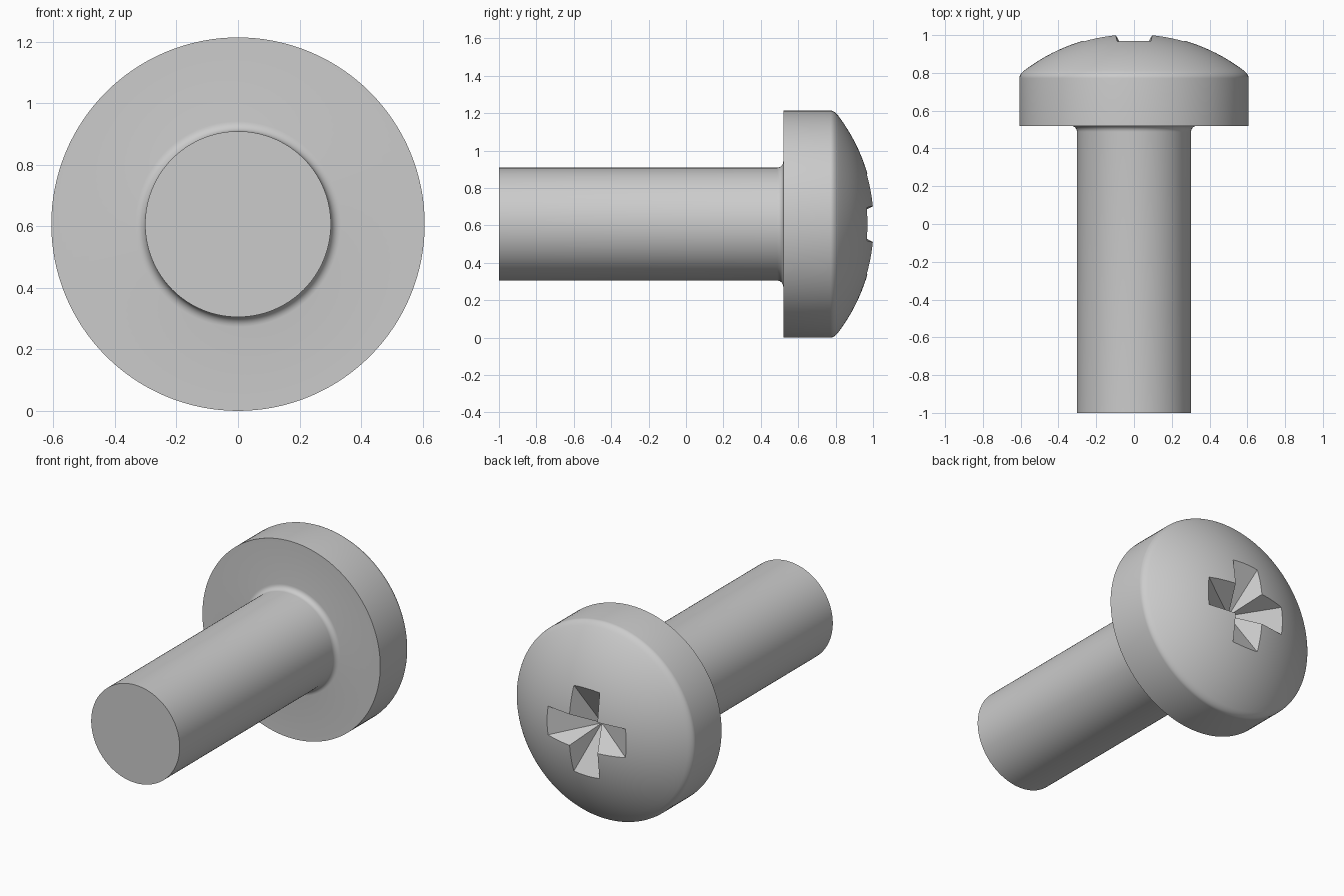
import bpy, bmesh
from math import pi, sin, cos, sqrt, radians
from mathutils import Matrix, Vector

cube = bpy.data.objects.get("Cube")
if cube:
    bpy.data.objects.remove(cube, do_unlink=True)

HEAD_R, SHAFT_R, AXIS_Z = 0.607, 0.302, 0.607
UNDER, DOME_TOP, DOME_R = 0.52, 1.0085, 0.96
SEGMENTS = 128

steel = bpy.data.materials.new("grey_steel")
steel.use_nodes = True
GREY = (0.6, 0.6, 0.6, 1)
steel.diffuse_color = GREY
steel.node_tree.nodes["Principled BSDF"].inputs["Base Color"].default_value = GREY


def add_object(name, bm):
    bmesh.ops.recalc_face_normals(bm, faces=bm.faces)
    mesh = bpy.data.meshes.new(name)
    bm.to_mesh(mesh)
    bm.free()
    mesh.materials.append(steel)
    obj = bpy.data.objects.new(name, mesh)
    bpy.context.collection.objects.link(obj)
    obj.location.z = AXIS_Z
    return obj


def dome_y(r):
    return DOME_TOP - DOME_R + sqrt(DOME_R ** 2 - r ** 2)


# Profile as (radius, y): shank, fillet under the head, rim, rounded edge, dome
profile = [(0, -1), (SHAFT_R, -1)]
fillet = 0.032
for i in range(7):
    a = i / 6 * pi / 2
    profile.append((SHAFT_R + fillet * (1 - cos(a)), UNDER - fillet * (1 - sin(a))))
profile += [(HEAD_R, UNDER), (HEAD_R, 0.772)]
start, corner, end = (Vector(p) for p in
                      [(HEAD_R, 0.772), (HEAD_R, dome_y(HEAD_R)), (0.58, dome_y(0.58))])
for i in range(1, 7):
    t = i / 6
    profile.append(tuple(start * (1 - t) ** 2 + corner * 2 * t * (1 - t) + end * t * t))
profile += [(0.58 * (1 - i / 16), dome_y(0.58 * (1 - i / 16))) for i in range(1, 17)]

# Revolve the profile about the y axis
bm = bmesh.new()
verts = [bm.verts.new((r, y, 0)) for r, y in profile]
edges = [bm.edges.new(pair) for pair in zip(verts, verts[1:])]
bmesh.ops.spin(bm, geom=verts + edges, cent=(0, 0, 0), axis=(0, 1, 0),
               angle=2 * pi, steps=SEGMENTS, use_duplicate=False)
bmesh.ops.remove_doubles(bm, verts=bm.verts, dist=0.0001)
screw = add_object("screw_body", bm)

# Cross recess cutter: a cross outline tapering towards a deep centre
bm = bmesh.new()
DEEP, LEVEL, TOP = 0.82, 0.97, 1.06
arm = [(0.27, -0.09), (0.27, 0.09), (0.08, 0.08)]


def cross_ring(y):
    scale = (y - DEEP) / (LEVEL - DEEP)
    return [bm.verts.new(Matrix.Rotation(k * pi / 2, 3, "Y")
                         @ Vector((x * scale, y, -z * scale)))
            for k in range(4) for x, z in arm]


top, bottom = cross_ring(TOP), cross_ring(DEEP + 0.008)
bm.faces.new(top)
bm.faces.new(bottom)
for i in range(12):
    j = (i + 1) % 12
    bm.faces.new((top[i], top[j], bottom[j], bottom[i]))
cutter = add_object("recess_cutter", bm)
cutter.hide_render = True

# Cut the recess, then drop the cutter
cut = screw.modifiers.new("cross_recess", "BOOLEAN")
cut.operation, cut.object, cut.solver = "DIFFERENCE", cutter, "EXACT"
bpy.ops.object.select_all(action="DESELECT")
screw.select_set(True)
bpy.context.view_layer.objects.active = screw
bpy.ops.object.modifier_apply(modifier=cut.name)
bpy.data.objects.remove(cutter, do_unlink=True)
bpy.ops.object.shade_smooth_by_angle(angle=radians(25))
